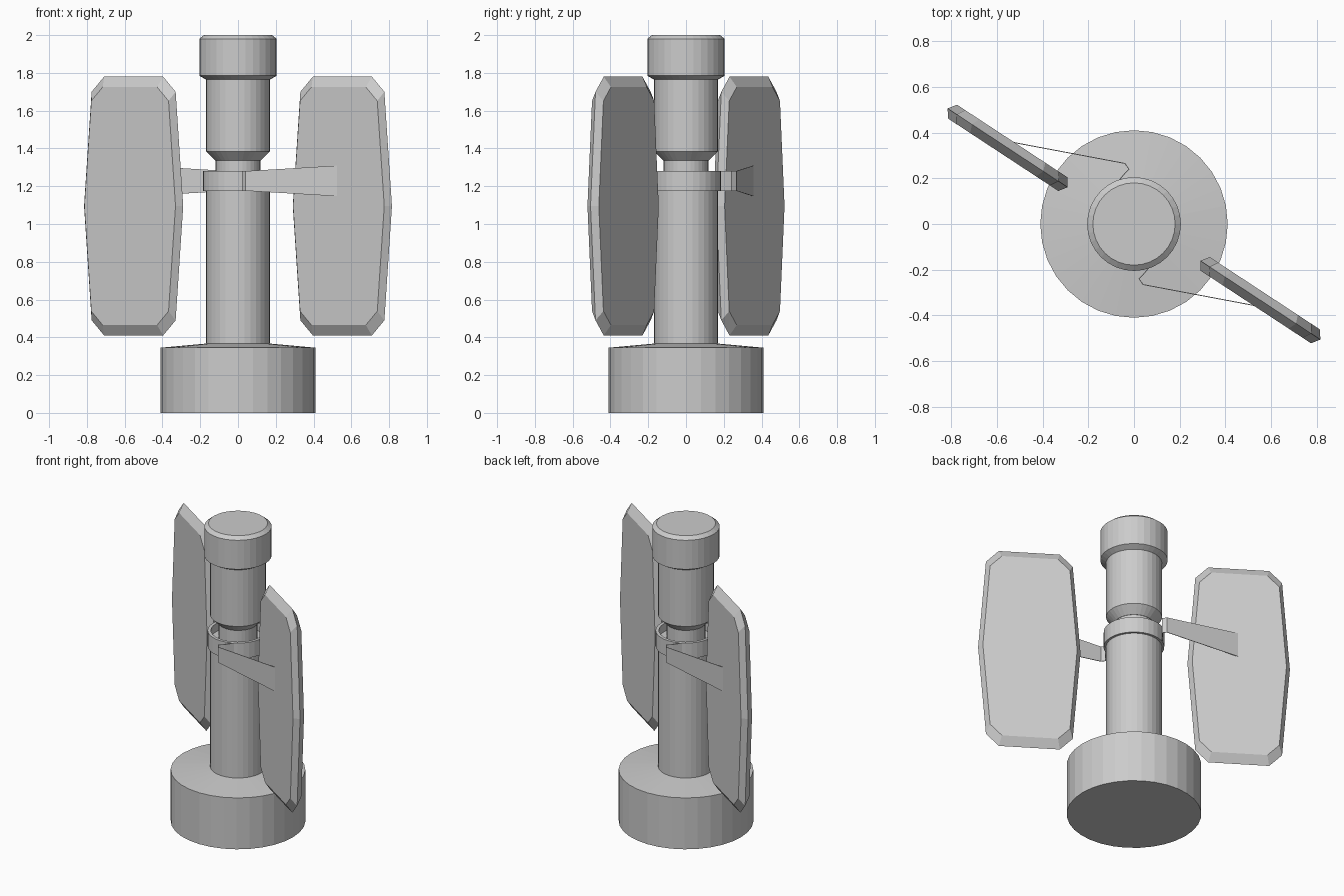
import bpy
from math import sin, cos, pi, radians
from mathutils import Matrix, Vector

if "Cube" in bpy.data.objects:
    bpy.data.objects.remove(bpy.data.objects["Cube"])

SIDES = 32


def make(name, verts, faces):
    mesh = bpy.data.meshes.new(name)
    mesh.from_pydata(verts, [], faces)
    mesh.update()
    ob = bpy.data.objects.new(name, mesh)
    bpy.context.collection.objects.link(ob)
    return ob


def lathe(name, profile, closed=False):
    """Spin (radius, z) points about z; capped at both ends unless closed into a ring."""
    n = len(profile)
    verts = [(r * cos(2 * pi * s / SIDES), r * sin(2 * pi * s / SIDES), z)
             for r, z in profile for s in range(SIDES)]
    faces = []
    for i in range(n if closed else n - 1):
        a, b = i * SIDES, (i + 1) % n * SIDES
        for s in range(SIDES):
            t = (s + 1) % SIDES
            faces.append((a + s, a + t, b + t, b + s))
    if not closed:
        faces.append(tuple(reversed(range(SIDES))))
        faces.append(tuple(range((n - 1) * SIDES, n * SIDES)))
    return make(name, verts, faces)


# Round base, column, neck and head
lathe("base", [(0.41, 0), (0.41, 0.345), (0.17, 0.367)])
lathe("column", [(0.17, 0.35), (0.17, 1.225)])
lathe("neck", [(0.118, 1.2), (0.118, 1.35)])
lathe("head", [(0.12, 1.335), (0.17, 1.385), (0.17, 1.765),
               (0.205, 1.785), (0.205, 1.98), (0.18, 2.0)])

# Collar ring around the neck
lathe("collar", [(0.165, 1.175), (0.185, 1.175), (0.185, 1.28), (0.165, 1.28)], closed=True)


def panel(name, turn):
    """Elongated octagonal plate with bevelled rim on both faces."""
    half = [(0.187, 0.685), (0.266, 0.605), (0.314, 0), (0.266, -0.605), (0.187, -0.685)]
    outline = half + [(-u, z) for u, z in reversed(half)]
    n = len(outline)
    verts = [(u * k, y, z * k) for k, y in ((0.92, -0.036), (1, 0), (0.92, 0.036))
             for u, z in outline]
    faces = [tuple(range(n)), tuple(reversed(range(2 * n, 3 * n)))]
    for a in (0, n):
        for i in range(n):
            j = (i + 1) % n
            faces.append((a + j, a + i, a + n + i, a + n + j))
    place = turn @ Matrix.Translation((0.5525, -0.333, 1.095)) @ Matrix.Rotation(radians(-33.3), 4, 'Z')
    make(name, [place @ Vector(v) for v in verts], faces)


def arm(name, turn):
    """Thin strap bent off the collar and widening out to the panel."""
    path = [(0.085, -0.165, 0.052), (0.05, -0.21, 0.052), (0.022, -0.24, 0.052),
            (0.04, -0.265, 0.052), (0.54, -0.359, 0.082)]
    verts = [turn @ Vector((x, y, 1.228 + s * h)) for x, y, h in path for s in (-1, 1)]
    faces = [(2 * i, 2 * i + 2, 2 * i + 3, 2 * i + 1) for i in range(len(path) - 1)]
    ob = make(name, verts, faces)
    mod = ob.modifiers.new("thickness", 'SOLIDIFY')
    mod.thickness = 0.004
    mod.offset = 0


# Two panels with arms, half a turn apart
for side, angle in (("right", 0), ("left", pi)):
    turn = Matrix.Rotation(angle, 4, 'Z')
    panel(side + "_panel", turn)
    arm(side + "_arm", turn)
